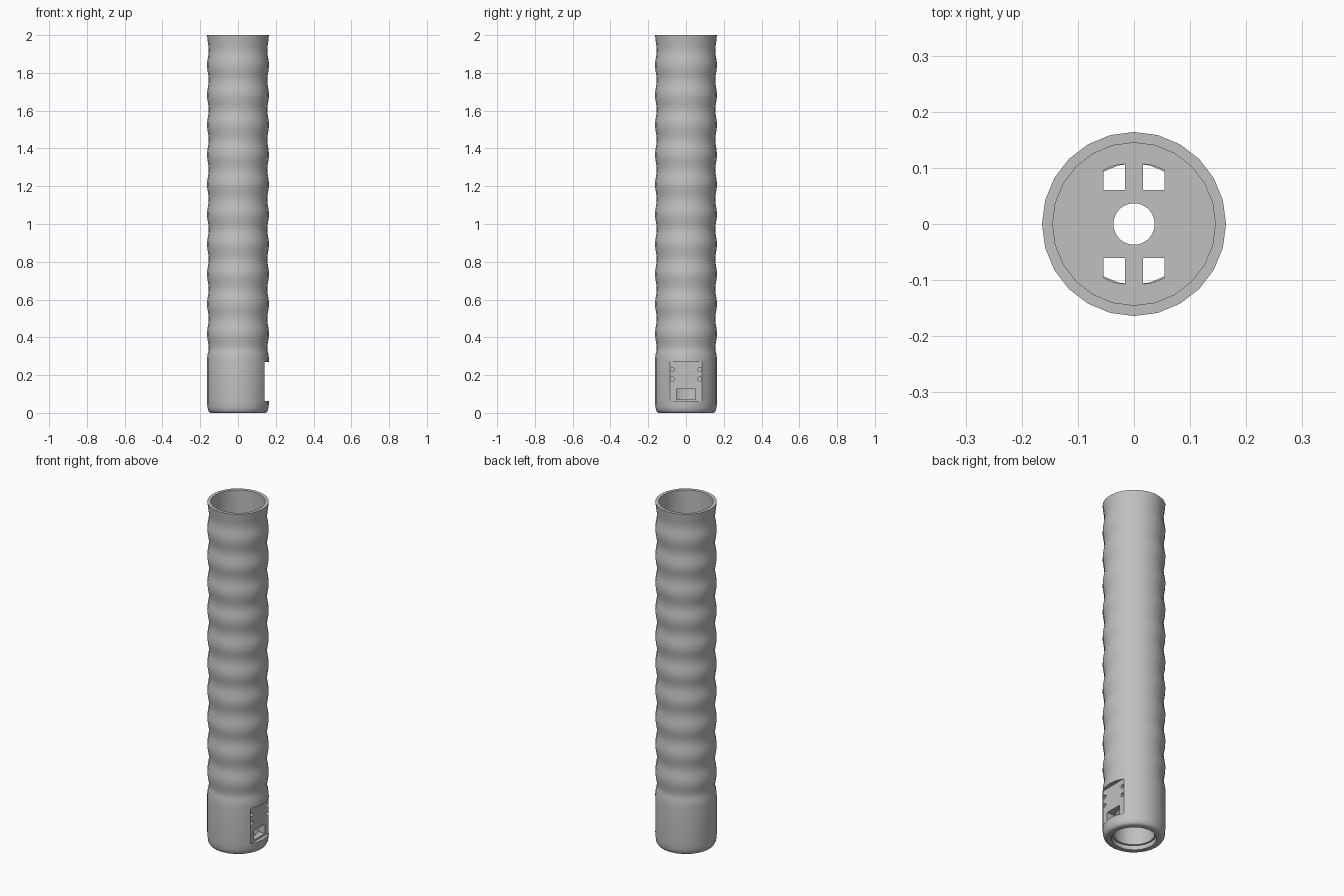
import bpy, bmesh, math
from mathutils import Matrix

cube = bpy.data.objects.get("Cube")
if cube:
    bpy.data.objects.remove(cube, do_unlink=True)

grey = bpy.data.materials.new("plain grey")
grey.use_nodes = True
grey.diffuse_color = (0.53, 0.53, 0.53, 1)
grey.node_tree.nodes["Principled BSDF"].inputs["Base Color"].default_value = (0.53, 0.53, 0.53, 1)

SIDES = 24
R_OUT, R_DIP, R_IN = 0.164, 0.155, 0.145
FLOOR_LOW, FLOOR_TOP = 0.275, 0.30
DIP_LOW, DIP_TOP, WAVES, STEPS = 0.34, 1.92, 10, 8


def make_object(name, bm):
    bmesh.ops.recalc_face_normals(bm, faces=bm.faces)
    mesh = bpy.data.meshes.new(name)
    bm.to_mesh(mesh)
    bm.free()
    mesh.materials.append(grey)
    ob = bpy.data.objects.new(name, mesh)
    bpy.context.collection.objects.link(ob)
    return ob


def lathe(name, profile):
    """Revolve a closed (radius, z) loop around the z axis."""
    bm = bmesh.new()
    rings = []
    for i in range(SIDES):
        a = math.tau * i / SIDES
        rings.append([bm.verts.new((r * math.cos(a), r * math.sin(a), z)) for r, z in profile])
    n = len(profile)
    for i in range(SIDES):
        p, q = rings[i], rings[(i + 1) % SIDES]
        for j in range(n):
            k = (j + 1) % n
            bm.faces.new((p[j], q[j], q[k], p[k]))
    return make_object(name, bm)


def box(name, x0, x1, y0, y1, z0, z1):
    return prism(name, [(x0, y0), (x1, y0), (x1, y1), (x0, y1)], z0, z1)


def prism(name, points, z0, z1):
    bm = bmesh.new()
    low = [bm.verts.new((x, y, z0)) for x, y in points]
    high = [bm.verts.new((x, y, z1)) for x, y in points]
    bm.faces.new(low)
    bm.faces.new(high)
    for i in range(len(points)):
        k = (i + 1) % len(points)
        bm.faces.new((low[i], low[k], high[k], high[i]))
    return make_object(name, bm)


def pin(name, x, y, z, radius, length):
    bm = bmesh.new()
    place = Matrix.Translation((x, y, z)) @ Matrix.Rotation(math.pi / 2, 4, 'Y')
    bmesh.ops.create_cone(bm, cap_ends=True, segments=16, radius1=radius,
                          radius2=radius, depth=length, matrix=place)
    return make_object(name, bm)


def cut(target, cutter):
    cutter.hide_render = True
    mod = target.modifiers.new("cut", 'BOOLEAN')
    mod.operation = 'DIFFERENCE'
    mod.solver = 'EXACT'
    mod.object = cutter
    bpy.context.view_layer.objects.active = target
    bpy.ops.object.modifier_apply(modifier=mod.name)
    bpy.data.objects.remove(cutter, do_unlink=True)


# Wall profile: rounded foot, plain collar, wavy grip, flared rim
outer = [(0.118, 0), (0.144, 0), (0.152, 0.004), (0.158, 0.013), (0.162, 0.03),
         (R_OUT, 0.055), (R_OUT, 0.285), (0.162, 0.305), (0.157, 0.328)]
for i in range(WAVES * STEPS + 1):
    t = i / STEPS
    r = R_DIP + (R_OUT - R_DIP) * (1 - math.cos(math.tau * t)) / 2
    outer.append((r, DIP_LOW + (DIP_TOP - DIP_LOW) * t / WAVES))
outer += [(0.157, 1.945), (0.161, 1.973), (R_OUT, 2.0)]

# Inside: open tube, floor with central hole, stepped lower chamber
inner = [(R_IN, 2.0), (R_IN, FLOOR_TOP), (0.037, FLOOR_TOP), (0.037, FLOOR_LOW),
         (0.108, FLOOR_LOW), (0.108, 0.025), (0.118, 0.025)]
tube = lathe("grip_tube", outer + inner)

# Flat side pocket with a window into the chamber
cut(tube, box("pocket_cutter", 0.14, 0.3, -0.2, 0.2, 0.062, 0.27))
cut(tube, box("window_cutter", 0.06, 0.2, -0.05, 0.05, 0.072, 0.127))

# Screw holes in the pocket
for y in (-0.072, 0.072):
    for z in (0.18, 0.23):
        cut(tube, pin("screw_cutter", 0.14, y, z, 0.011, 0.04))

# Four mirrored slots through the floor
for sx in (-1, 1):
    for sy in (-1, 1):
        pts = [(0.016, 0.061), (0.054, 0.061), (0.054, 0.096), (0.036, 0.104), (0.016, 0.107)]
        cut(tube, prism("slot_cutter", [(sx * x, sy * y) for x, y in pts], 0.2, 0.36))

# Smooth wall, crisp edges
bpy.ops.object.select_all(action='DESELECT')
tube.select_set(True)
bpy.context.view_layer.objects.active = tube
bpy.ops.object.shade_smooth_by_angle(angle=math.radians(30))
